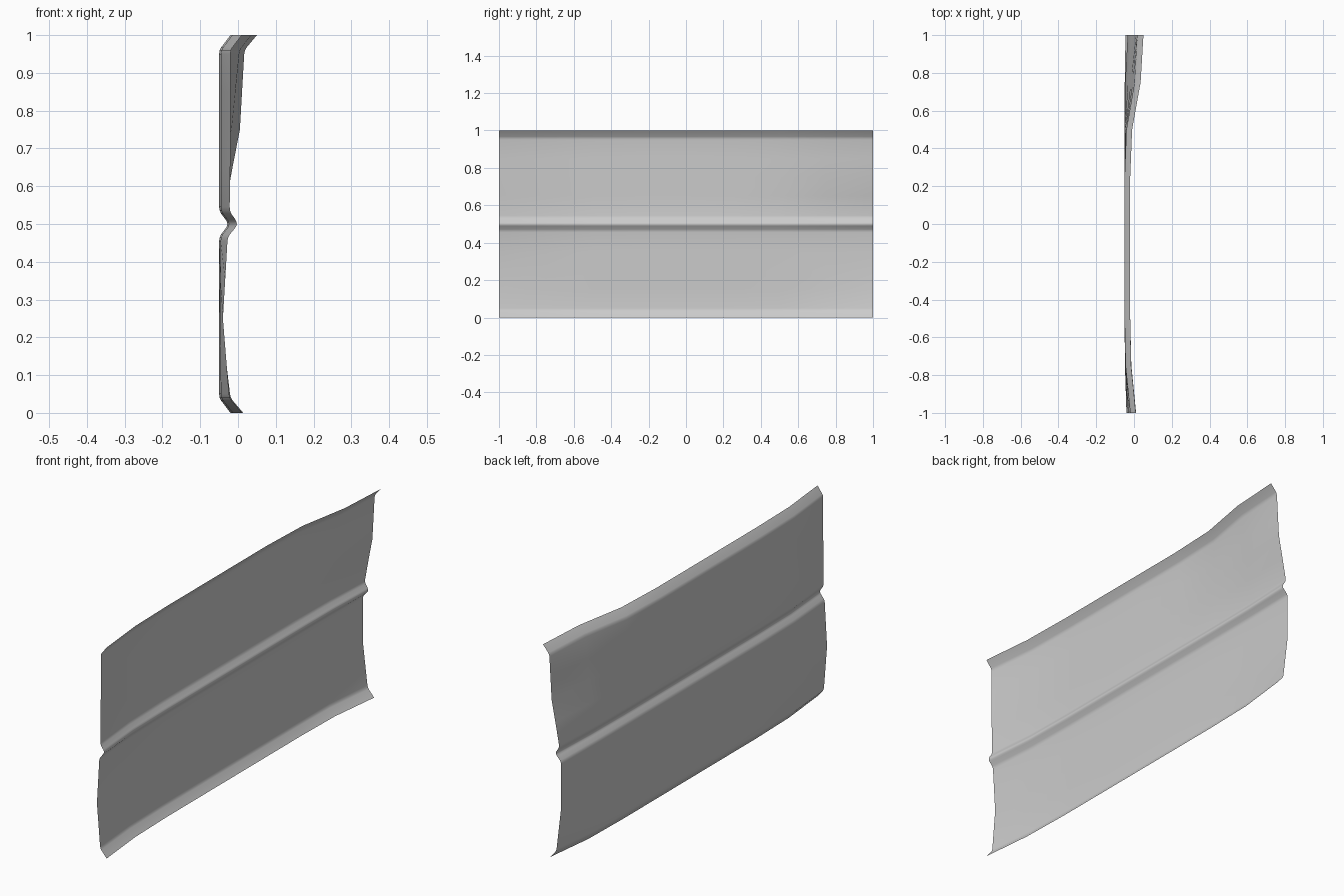
import bpy, bmesh

if "Cube" in bpy.data.objects:
    bpy.data.objects.remove(bpy.data.objects["Cube"])

# Half of the rolled profile (z, x): bottom lip up to the middle rib, then mirrored
half = [(0, -.02), (.033, -.045), (.04, -.0485), (.05, -.05), (.15, -.05), (.25, -.05),
        (.35, -.05), (.455, -.05), (.464, -.0485), (.472, -.045), (.488, -.033),
        (.494, -.0295), (.5, -.028)]
profile = half + [(1 - z, x) for z, x in reversed(half[:-1])]

# Outward bend of the two battered ends, sampled along the height
BEND_Z = [0, .04, .25, .47, .5, .56, .75, .96, 1]
BENDS = {
    -1:   [.031, .027, .01, .023, .025, .029, .03, .03, .03],
    -.75: [.006, .005, .002, .004, .004, .005, .005, .005, .005],
    -.5:  [0] * 9,
    .25:  [0] * 9,
    .5:   [0, 0, 0, 0, 0, 0, .004, .01, .01],
    .75:  [.005, .004, .001, .001, .002, .004, .033, .054, .055],
    1:    [.034, .03, .005, .005, .011, .018, .055, .067, .07],
}


def lerp_table(xs, vs, x):
    for a, b, va, vb in zip(xs, xs[1:], vs, vs[1:]):
        if x <= b:
            return va + (vb - va) * (x - a) / (b - a)
    return vs[-1]


def bend(y, z):
    ys = list(BENDS)
    return lerp_table(ys, [lerp_table(BEND_Z, BENDS[k], z) for k in ys], y)


# Sheet panel: profile swept along y and bent at the ends
bm = bmesh.new()
rows = []
for i in range(9):
    y = -1 + i * .25
    rows.append([bm.verts.new((x + bend(y, z), y, z)) for z, x in profile])
for r0, r1 in zip(rows, rows[1:]):
    for j in range(len(profile) - 1):
        bm.faces.new((r0[j], r1[j], r1[j + 1], r0[j + 1]))
for f in bm.faces:
    f.smooth = True
mesh = bpy.data.meshes.new("bent_sheet_panel")
bm.to_mesh(mesh)
bm.free()
panel = bpy.data.objects.new("bent_sheet_panel", mesh)
bpy.context.collection.objects.link(panel)
